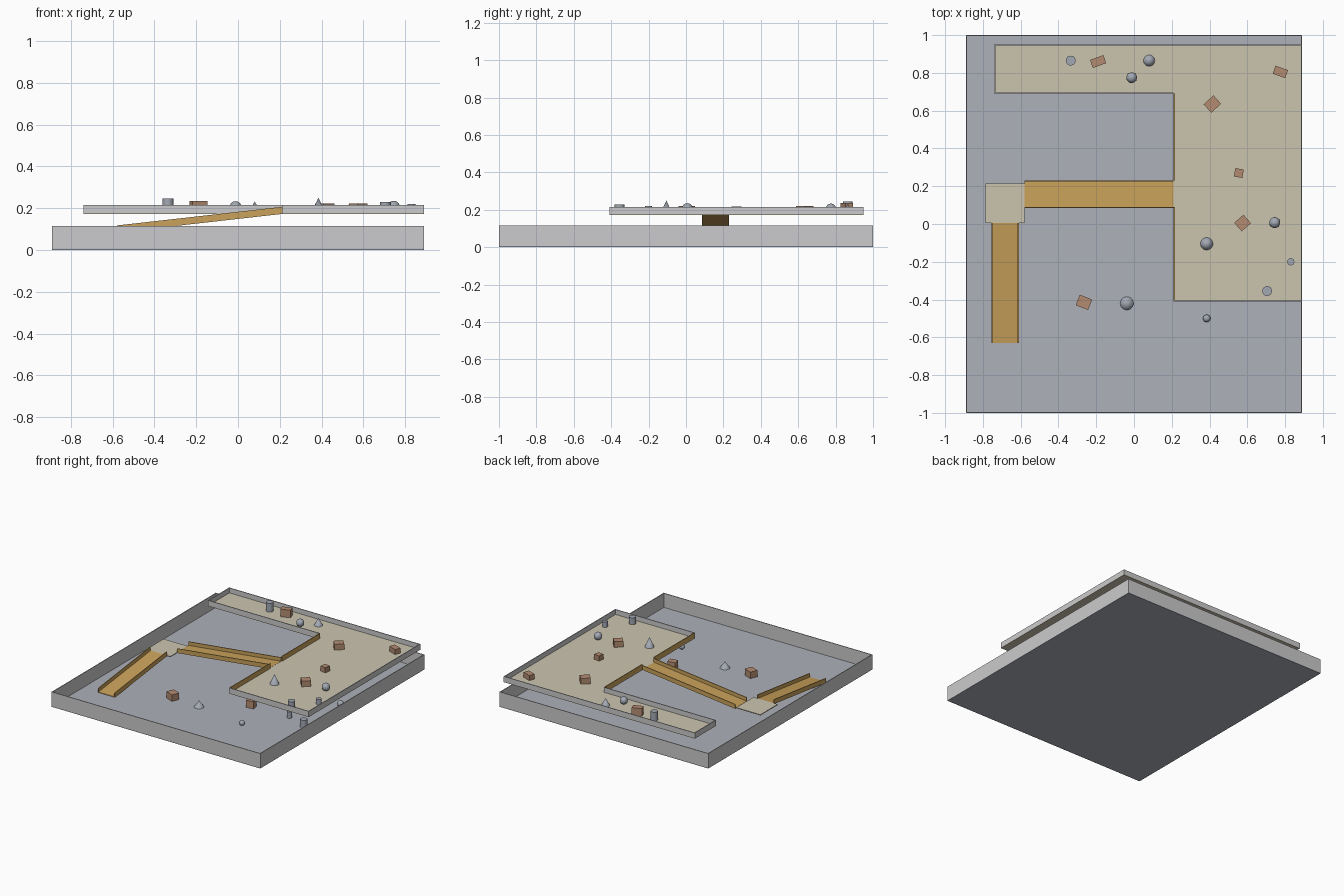
import bpy, bmesh, math
from mathutils import Matrix

if "Cube" in bpy.data.objects:
    bpy.data.objects.remove(bpy.data.objects["Cube"])


def material(name, rgb):
    m = bpy.data.materials.new(name)
    m.diffuse_color = (*rgb, 1)
    m.use_nodes = True
    m.node_tree.nodes["Principled BSDF"].inputs["Base Color"].default_value = m.diffuse_color
    return m


WALL = material("light_grey_wall", (0.60, 0.60, 0.61))
FLOOR = material("blue_grey_floor", (0.42, 0.44, 0.49))
TAN = material("pale_tan_deck", (0.60, 0.56, 0.43))
OCHRE = material("ochre_ramp", (0.59, 0.36, 0.105))
BROWN = material("brown_crate", (0.45, 0.26, 0.165))
STONE = material("stone_grey", (0.36, 0.39, 0.45))


def finish(name, bm, mat, smooth=False):
    bmesh.ops.recalc_face_normals(bm, faces=bm.faces)
    me = bpy.data.meshes.new(name)
    bm.to_mesh(me)
    bm.free()
    me.materials.append(mat)
    ob = bpy.data.objects.new(name, me)
    bpy.context.collection.objects.link(ob)
    if smooth:
        bpy.context.view_layer.objects.active = ob
        ob.select_set(True)
        bpy.ops.object.shade_smooth_by_angle(angle=math.radians(40))
        ob.select_set(False)
    return ob


def box(name, mat, x0, x1, y0, y1, z0, z1):
    bm = bmesh.new()
    m = Matrix.Translation(((x0 + x1) / 2, (y0 + y1) / 2, (z0 + z1) / 2))
    bmesh.ops.create_cube(bm, size=1, matrix=m @ Matrix.Diagonal((x1 - x0, y1 - y0, z1 - z0, 1)))
    return finish(name, bm, mat)


def prism(name, mat, pts, offset):
    """Extrude a closed outline of 3D points along an offset vector."""
    bm = bmesh.new()
    face = bm.faces.new([bm.verts.new(p) for p in pts])
    ext = bmesh.ops.extrude_face_region(bm, geom=[face])
    bmesh.ops.translate(bm, vec=offset, verts=[v for v in ext["geom"] if isinstance(v, bmesh.types.BMVert)])
    return finish(name, bm, mat)


T = 0.006  # sheet thickness

# Lower tray: floor and four walls
box("tray_floor", FLOOR, -0.89, 0.89, -1, 1, 0, 0.006)
for s, side in ((-1, "left"), (1, "right")):
    a, b = sorted((s * 0.89, s * (0.89 - T)))
    box(f"tray_wall_{side}", WALL, a, b, -1, 1, 0.004, 0.115)
for s, side in ((-1, "front"), (1, "back")):
    a, b = sorted((s * 1.0, s * (1.0 - T)))
    box(f"tray_wall_{side}", WALL, -0.89 + T, 0.89 - T, a, b, 0.004, 0.115)

# Raised L-shaped deck and its rims
Z0, Z1, ZT = 0.171, 0.177, 0.215
prism("deck_floor", TAN,
      [(x, y, Z0) for x, y in ((0.21, -0.41), (0.89, -0.41), (0.89, 0.95),
                               (-0.74, 0.95), (-0.74, 0.69), (0.21, 0.69))], (0, 0, Z1 - Z0))
box("deck_rim_back", WALL, -0.74, 0.89, 0.95 - T, 0.95, Z0 + 0.003, ZT)
box("deck_rim_front", WALL, 0.21, 0.89, -0.41, -0.41 + T, Z0 + 0.003, ZT)
box("deck_rim_right", WALL, 0.89 - T, 0.89, -0.41, 0.95, Z0 + 0.003, ZT)
box("deck_rim_left", WALL, -0.74, -0.74 + T, 0.69, 0.95, Z0 + 0.003, ZT)
box("deck_rim_inner", WALL, -0.74, 0.21, 0.69, 0.69 + T, Z0 + 0.003, ZT)
box("deck_gate_front", OCHRE, 0.21, 0.21 + T, -0.41 + T, 0.09, Z1, ZT)
box("deck_gate_back", OCHRE, 0.21, 0.21 + T, 0.23, 0.69, Z1, ZT)

# Landing between the two ramps
box("landing", TAN, -0.785, -0.58, 0.005, 0.215, 0.081, 0.087)


def ramp(name, start, end, side, width):
    """Sloping bed with a low rail on each edge; side is the unit width direction."""
    def strip(part, off, w, h):
        pts = [(p[0] + side[0] * off, p[1] + side[1] * off, p[2] + dz)
               for p, dz in ((start, 0), (end, 0), (end, h), (start, h))]
        prism(f"{name}_{part}", OCHRE, pts, (side[0] * w, side[1] * w, 0))
    strip("bed", 0, width, 0.006)
    strip("rail_a", 0, T, 0.034)
    strip("rail_b", width - T, T, 0.034)


ramp("lower_ramp", (-0.755, -0.63, 0.004), (-0.755, 0.005, 0.081), (1, 0), 0.145)
ramp("upper_ramp", (-0.58, 0.085, 0.083), (0.21, 0.085, 0.172), (0, 1), 0.145)

# Crates: x, y, floor z, length, depth, height, turn in degrees
for i, (x, y, z, l, d, h, a) in enumerate((
        (-0.19, 0.86, Z1, 0.075, 0.045, 0.058, 20), (0.415, 0.635, Z1, 0.07, 0.06, 0.044, 42),
        (0.775, 0.805, Z1, 0.07, 0.045, 0.039, -20), (0.555, 0.27, Z1, 0.045, 0.045, 0.04, -10),
        (0.575, 0.005, Z1, 0.065, 0.06, 0.044, 42), (-0.265, -0.415, 0.006, 0.07, 0.06, 0.05, -22),
        (0.26, -0.21, 0.006, 0.06, 0.05, 0.055, 10))):
    ob = box(f"crate_{i + 1}", BROWN, -l / 2, l / 2, -d / 2, d / 2, 0, h)
    ob.location = (x, y, z)
    ob.rotation_euler.z = math.radians(a)

# Cylinders (top radius = base radius) and cones: x, y, floor z, radius, top radius, height
for i, (x, y, z, r, t, h) in enumerate((
        (-0.335, 0.865, Z1, 0.026, 0.026, 0.068), (0.705, -0.355, Z1, 0.026, 0.026, 0.052),
        (0.83, -0.2, Z1, 0.019, 0.019, 0.042), (0.58, -0.2, 0.006, 0.018, 0.018, 0.05),
        (0.75, -0.27, 0.006, 0.025, 0.025, 0.06), (0.385, -0.105, Z1, 0.033, 0, 0.073),
        (0.08, 0.865, Z1, 0.03, 0, 0.055), (-0.038, -0.42, 0.006, 0.035, 0, 0.05))):
    bm = bmesh.new()
    bmesh.ops.create_cone(bm, cap_ends=True, segments=28, radius1=r, radius2=t, depth=h,
                          matrix=Matrix.Translation((x, y, z + h / 2)))
    bmesh.ops.remove_doubles(bm, verts=bm.verts, dist=1e-5)
    finish(f"{'post' if t else 'cone'}_{i + 1}", bm, STONE, True)

# Balls: x, y, floor z, radius
for i, (x, y, z, r) in enumerate(((-0.012, 0.775, Z1, 0.028), (0.745, 0.007, Z1, 0.029),
                                  (0.385, -0.5, 0.006, 0.02), (0.77, 0.15, 0.006, 0.024))):
    bm = bmesh.new()
    bmesh.ops.create_uvsphere(bm, u_segments=24, v_segments=14, radius=r,
                              matrix=Matrix.Translation((x, y, z + r)))
    finish(f"ball_{i + 1}", bm, STONE, True)
